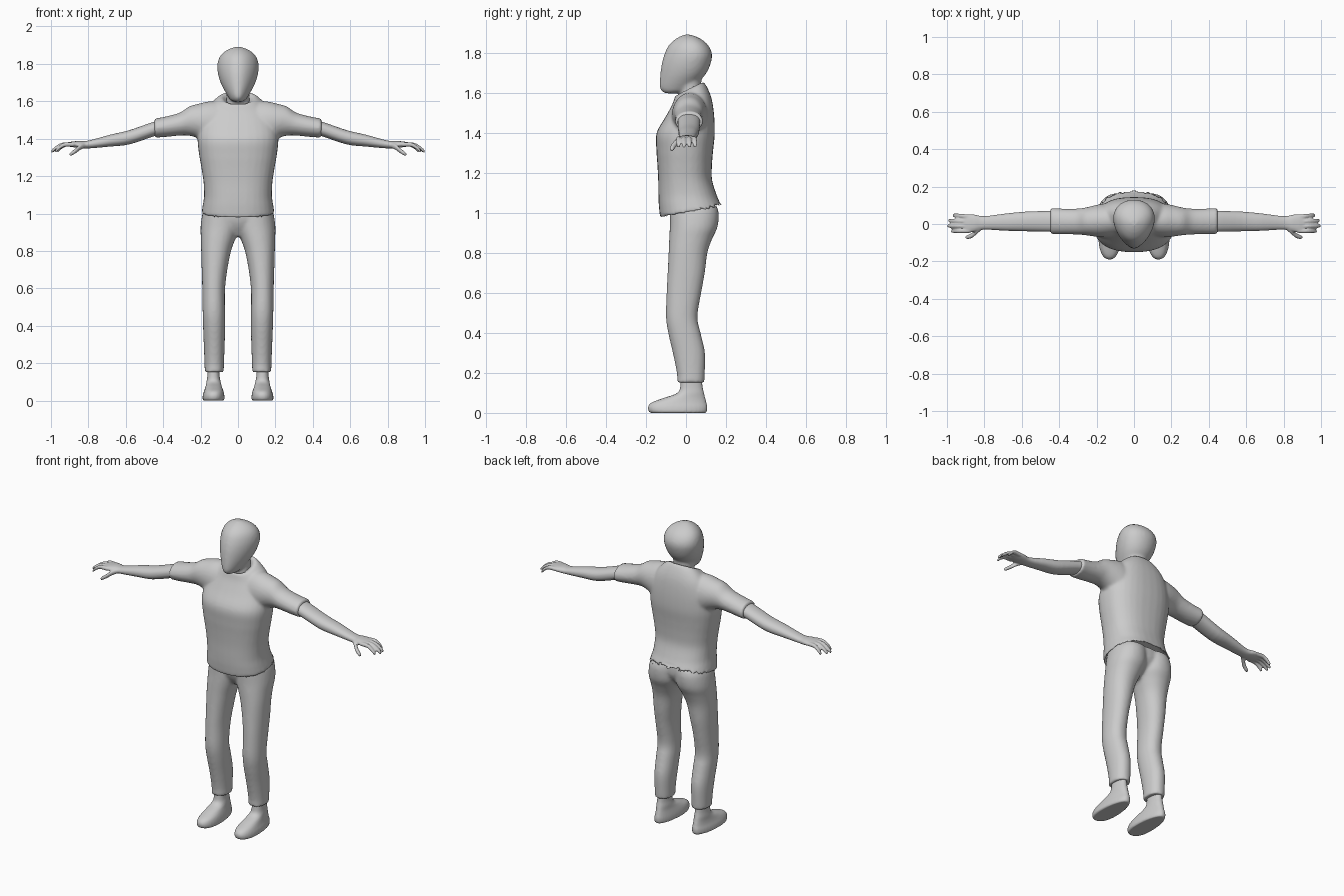
import bpy, bmesh, math


def refine(rings, k=4):
    """Catmull-Rom interpolation between cross-sections."""
    out = []
    for i in range(len(rings) - 1):
        a, b, c, d = (rings[min(max(j, 0), len(rings) - 1)] for j in range(i - 1, i + 3))
        for s in range(k):
            t = s / k
            out.append([0.5 * (2 * q + (r - p) * t + (2 * p - 5 * q + 4 * r - e) * t * t
                               + (3 * q - p - 3 * r + e) * t ** 3)
                        for p, q, r, e in zip(a, b, c, d)])
    return out + [list(rings[-1])]


def loft(bm, rings, axis='z', power=2.0, taper=0.0, side=1, n=32):
    """Skin of superellipse rings.
    axis z: (z, y0, y1, x0, x1, tilt)   axis x: (x, y0, y1, z0, z1, 0)"""
    full = [tuple(r) + (0,) * (6 - len(r)) for r in rings]
    loops = []
    for w, u0, u1, v0, v1, tilt in refine(full):
        loop = []
        for i in range(n):
            a = 2 * math.pi * i / n
            c, s = math.cos(a), math.sin(a)
            su = math.copysign(abs(c) ** (2 / power), c)
            sv = math.copysign(abs(s) ** (2 / power), s) * (1 + taper * su)
            u = (u0 + u1) / 2 + su * (u1 - u0) / 2
            v = (v0 + v1) / 2 + sv * (v1 - v0) / 2
            co = (side * v, u, w + tilt * u) if axis == 'z' else (side * w, u, v)
            loop.append(bm.verts.new(co))
        loops.append(loop)
    for p, q in zip(loops, loops[1:]):
        for i in range(n):
            j = (i + 1) % n
            bm.faces.new((p[i], p[j], q[j], q[i]))
    bm.faces.new(loops[0])
    bm.faces.new(loops[-1])


def sym(rows):
    """Rows (z, y0, y1, half width, tilt) to centred rings."""
    return [(r[0], r[1], r[2], -r[3], r[3], r[4] if len(r) > 4 else 0) for r in rows]


def finish(name, bm, voxel, smooth, mirror=False):
    """Fuse overlapping lofts into one smooth skin."""
    bmesh.ops.recalc_face_normals(bm, faces=bm.faces[:])
    me = bpy.data.meshes.new(name)
    bm.to_mesh(me)
    bm.free()
    ob = bpy.data.objects.new(name, me)
    bpy.context.collection.objects.link(ob)
    rm = ob.modifiers.new("fuse", 'REMESH')
    rm.mode = 'VOXEL'
    rm.voxel_size = voxel
    rm.use_smooth_shade = True
    sm = ob.modifiers.new("relax", 'SMOOTH')
    sm.factor = 0.5
    sm.iterations = smooth
    if mirror:
        mm = ob.modifiers.new("mirror", 'MIRROR')
        mm.use_clip = False
        mm.use_mirror_merge = False
    return ob


# Head and neck
bm = bmesh.new()
loft(bm, sym([(1.597, -.105, -.05, .02), (1.608, -.122, 0, .04), (1.625, -.131, .035, .052),
              (1.65, -.132, .06, .067), (1.695, -.128, .1, .09), (1.745, -.121, .123, .105),
              (1.795, -.107, .13, .109), (1.84, -.084, .109, .095), (1.872, -.047, .069, .062),
              (1.89, -.01, .025, .02)]), taper=.18)
loft(bm, sym([(1.5, -.04, .085, .068), (1.6, -.033, .075, .062), (1.7, -.03, .08, .062)]))
finish("head", bm, .009, 5)

# Shirt: torso with turned-in hem and collar, plus sleeves
bm = bmesh.new()
loft(bm, sym([(1.05, -.09, .145, .165, .16), (.995, -.125, .186, .194, .16), (1.04, -.135, .168, .189, .1),
              (1.09, -.138, .153, .182), (1.165, -.139, .13, .184), (1.24, -.143, .13, .195),
              (1.315, -.148, .136, .208), (1.4, -.147, .144, .216), (1.49, -.102, .139, .2, .1),
              (1.56, -.068, .122, .16, .25), (1.615, -.05, .082, .09, .5),
              (1.57, -.03, .065, .06, .4)]), power=2.4)
for s in (1, -1):
    loft(bm, [(.05, -.07, .11, 1.3, 1.6), (.15, -.072, .11, 1.36, 1.6), (.21, -.067, .1, 1.4, 1.587),
              (.26, -.06, .088, 1.416, 1.573), (.31, -.056, .082, 1.417, 1.54),
              (.38, -.055, .082, 1.41, 1.52), (.447, -.054, .086, 1.405, 1.507)],
         axis='x', side=s)
finish("shirt", bm, .009, 5)

# Trousers: two legs and a pelvis
bm = bmesh.new()
for s in (1, -1):
    loft(bm, [(.152, -.045, .091, .076, .178), (.2, -.046, .094, .075, .179), (.3, -.066, .095, .071, .183),
              (.4, -.089, .073, .069, .187), (.48, -.1, .057, .07, .189), (.6, -.097, .076, .069, .191),
              (.7, -.092, .094, .057, .194), (.8, -.087, .107, .037, .197), (.87, -.084, .131, .012, .199),
              (.93, -.081, .158, -.01, .2), (1.0, -.08, .163, -.01, .19),
              (1.04, -.08, .15, -.01, .175)], power=2.15, side=s)
loft(bm, sym([(.875, -.03, .05, .03), (.93, -.065, .115, .14), (.98, -.08, .145, .175),
              (1.04, -.08, .145, .17)]), power=2.2)
finish("trousers", bm, .009, 5)

# Arms with hands
bm = bmesh.new()
loft(bm, [(.39, -.042, .075, 1.425, 1.5), (.44, -.042, .071, 1.416, 1.494), (.58, -.039, .066, 1.37, 1.446),
          (.685, -.036, .056, 1.358, 1.421), (.8, -.03, .042, 1.348, 1.39), (.85, -.04, .05, 1.35, 1.388),
          (.885, -.047, .052, 1.355, 1.385), (.91, -.042, .047, 1.359, 1.38)], axis='x', power=2.2)
for y0, y1, tip in ((.039, .046, .968), (.013, .018, .993), (-.012, -.01, .998), (-.037, -.038, .978)):
    rings = []
    for t, z, r in ((0, 1.369, .012), (.45, 1.369, .012), (.75, 1.354, .0115), (.95, 1.336, .01), (1, 1.33, .006)):
        y = y0 + (y1 - y0) * t
        rings.append((.88 + (tip - .88) * t, y - r, y + r, z - r, z + r))
    loft(bm, rings, axis='x', n=12)
loft(bm, [(x, y - r, y + r, z - r, z + r) for x, y, z, r in
          ((.81, -.012, 1.368, .014), (.84, -.038, 1.357, .016), (.865, -.06, 1.338, .014),
           (.888, -.069, 1.322, .012), (.9, -.071, 1.316, .007))], axis='x', n=12)
finish("arm", bm, .005, 3, mirror=True)

# Feet with ankles
bm = bmesh.new()
loft(bm, [(0, -.178, .1, -.185, -.077), (.008, -.187, .105, -.189, -.073), (.03, -.19, .107, -.187, -.074),
          (.052, -.172, .102, -.18, -.079), (.075, -.11, .096, -.173, -.087), (.1, -.043, .09, -.168, -.093),
          (.14, -.028, .082, -.163, -.099), (.24, -.025, .075, -.16, -.1)], taper=-.15, power=2.2)
finish("foot", bm, .006, 3, mirror=True)
